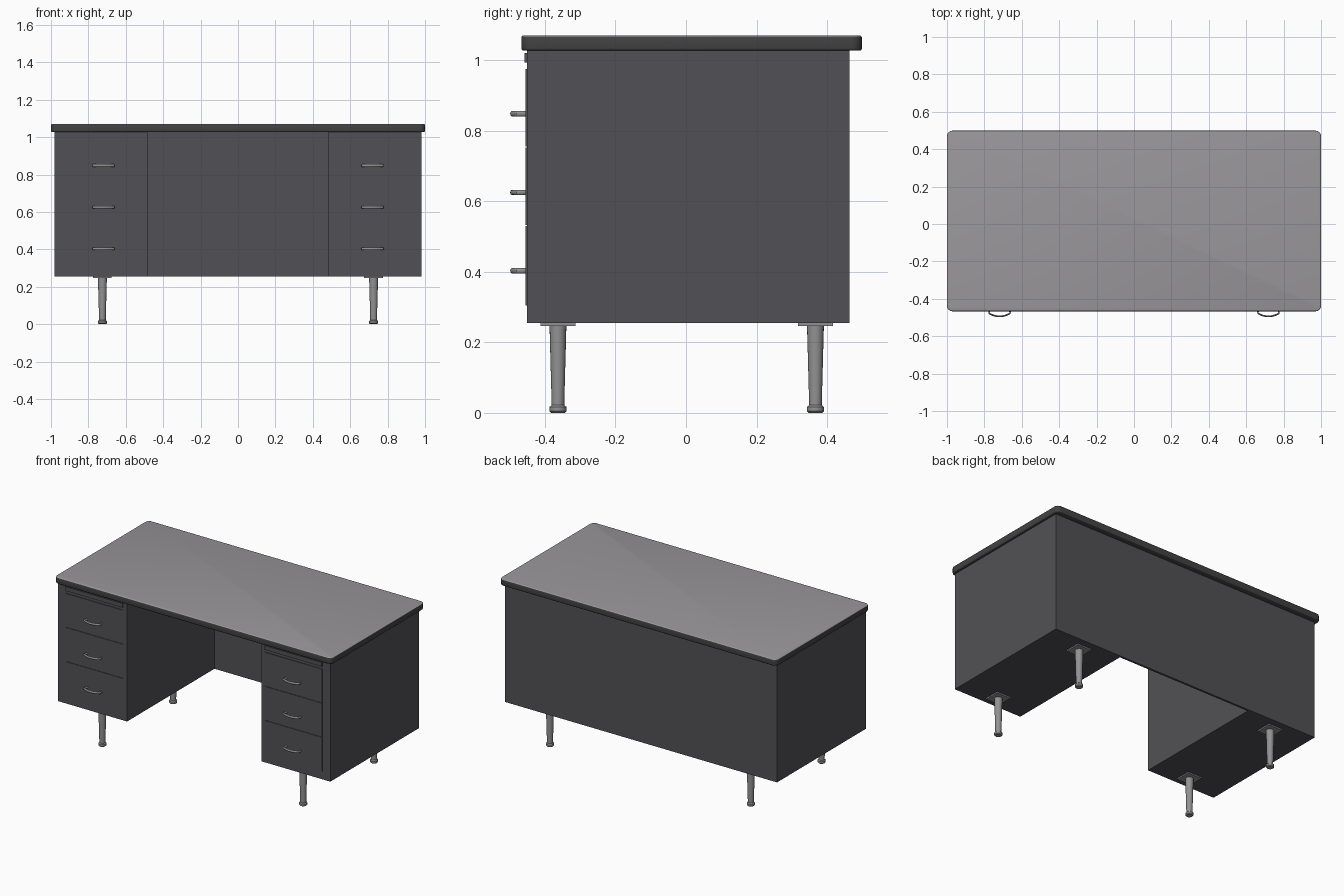
import bpy, bmesh, math
from mathutils import Vector

if "Cube" in bpy.data.objects:
    bpy.data.objects.remove(bpy.data.objects["Cube"])


def material(name, rgb):
    m = bpy.data.materials.new(name)
    m.diffuse_color = (*rgb, 1)
    m.use_nodes = True
    m.node_tree.nodes["Principled BSDF"].inputs["Base Color"].default_value = m.diffuse_color
    return m


BODY = material("charcoal_steel", (0.083, 0.081, 0.090))
EDGE = material("dark_edge_trim", (0.055, 0.055, 0.057))
TOP = material("grey_laminate", (0.32, 0.31, 0.325))
METAL = material("brushed_metal", (0.29, 0.29, 0.29))


def finish(bm, name, *mats):
    bmesh.ops.recalc_face_normals(bm, faces=bm.faces)
    me = bpy.data.meshes.new(name)
    bm.to_mesh(me)
    bm.free()
    for m in mats:
        me.materials.append(m)
    ob = bpy.data.objects.new(name, me)
    bpy.context.collection.objects.link(ob)
    return ob


def smooth(ob, angle=35):
    bpy.ops.object.select_all(action='DESELECT')
    ob.select_set(True)
    bpy.context.view_layer.objects.active = ob
    bpy.ops.object.shade_smooth_by_angle(angle=math.radians(angle))


def box_mesh(lo, hi):
    bm = bmesh.new()
    bmesh.ops.create_cube(bm, size=1)
    lo, hi = Vector(lo), Vector(hi)
    for v in bm.verts:
        v.co = (lo + hi) / 2 + v.co * (hi - lo)
    return bm


def box(name, lo, hi, mat):
    return finish(box_mesh(lo, hi), name, mat)


def lathe(name, profile, loc, mat, n=20):
    bm = bmesh.new()
    rings = [[bm.verts.new((loc[0] + r * math.cos(2 * math.pi * i / n),
                            loc[1] + r * math.sin(2 * math.pi * i / n), z))
              for i in range(n)] for r, z in profile]
    for a, b in zip(rings, rings[1:]):
        for i in range(n):
            bm.faces.new((a[i], a[(i + 1) % n], b[(i + 1) % n], b[i]))
    bm.faces.new(rings[0])
    bm.faces.new(rings[-1])
    ob = finish(bm, name, mat)
    smooth(ob)


def handle(name, x, z):
    # bowed pull: an arc between two short feet, swept with a flattened section
    path = [(-0.050, -0.452), (-0.056, -0.468)]
    for i in range(9):
        t = -1 + i / 4
        path.append((0.056 * t, -0.478 - 0.016 * (1 - t * t)))
    path += [(0.056, -0.468), (0.050, -0.452)]
    n = 8
    bm = bmesh.new()
    rings = []
    for i, p in enumerate(path):
        a, b = path[max(i - 1, 0)], path[min(i + 1, len(path) - 1)]
        d = Vector((b[0] - a[0], b[1] - a[1])).normalized()
        rings.append([])
        for k in range(n):
            c = 0.0045 * math.cos(2 * math.pi * k / n)
            s = 0.0075 * math.sin(2 * math.pi * k / n)
            rings[-1].append(bm.verts.new((x + p[0] - d.y * c, p[1] + d.x * c, z + s)))
    for a, b in zip(rings, rings[1:]):
        for k in range(n):
            bm.faces.new((a[k], a[(k + 1) % n], b[(k + 1) % n], b[k]))
    bm.faces.new(rings[0])
    bm.faces.new(rings[-1])
    smooth(finish(bm, name, METAL), 50)


# desk top: rounded corners, soft edges, light upper surface over dark trim
bm = box_mesh((-1, -0.467, 1.027), (1, 0.499, 1.07))
upright = [e for e in bm.edges if abs(e.verts[0].co.z - e.verts[1].co.z) > 0.01]
bmesh.ops.bevel(bm, geom=upright, offset=0.03, segments=6, profile=0.5, affect='EDGES')
rims = [e for e in bm.edges if abs(e.verts[0].co.z - e.verts[1].co.z) < 0.001]
bmesh.ops.bevel(bm, geom=rims, offset=0.007, segments=3, profile=0.5, affect='EDGES')
bm.normal_update()
for f in bm.faces:
    f.material_index = 1 if f.normal.z > 0.6 else 0
smooth(finish(bm, "desk_top", EDGE, TOP))

# full-width back panel
box("back_panel", (-0.982, 0.450, 0.255), (0.982, 0.464, 1.03), BODY)

for side, s in (("left", -1), ("right", 1)):
    def span(a, b):
        return sorted((s * a, s * b))

    # drawer pedestal
    x0, x1 = span(0.485, 0.982)
    box(side + "_pedestal", (x0, -0.451, 0.255), (x1, 0.450, 1.03), BODY)

    # pull-out writing board below the top
    x0, x1 = span(0.513, 0.925)
    box(side + "_writing_board", (x0, -0.458, 0.993), (x1, -0.44, 1.02), BODY)

    # three drawer fronts with pulls
    for i, (z0, z1, hz) in enumerate(((0.755, 0.975, 0.848), (0.532, 0.753, 0.625),
                                      (0.305, 0.530, 0.403))):
        box(f"{side}_drawer_{i + 1}", (x0, -0.455, z0), (x1, -0.44, z1), BODY)
        handle(f"{side}_handle_{i + 1}", s * 0.719, hz)

    # tapered legs with mounting plates and feet
    for end, y in (("front", -0.363), ("back", 0.367)):
        x = s * 0.725
        box(f"{side}_{end}_leg_plate", (x - 0.05, y - 0.05, 0.247),
            (x + 0.05, y + 0.05, 0.256), METAL)
        lathe(f"{side}_{end}_leg",
              [(0.019, 0), (0.024, 0.005), (0.024, 0.017), (0.018, 0.022),
               (0.018, 0.03), (0.024, 0.25)], (x, y), METAL)
